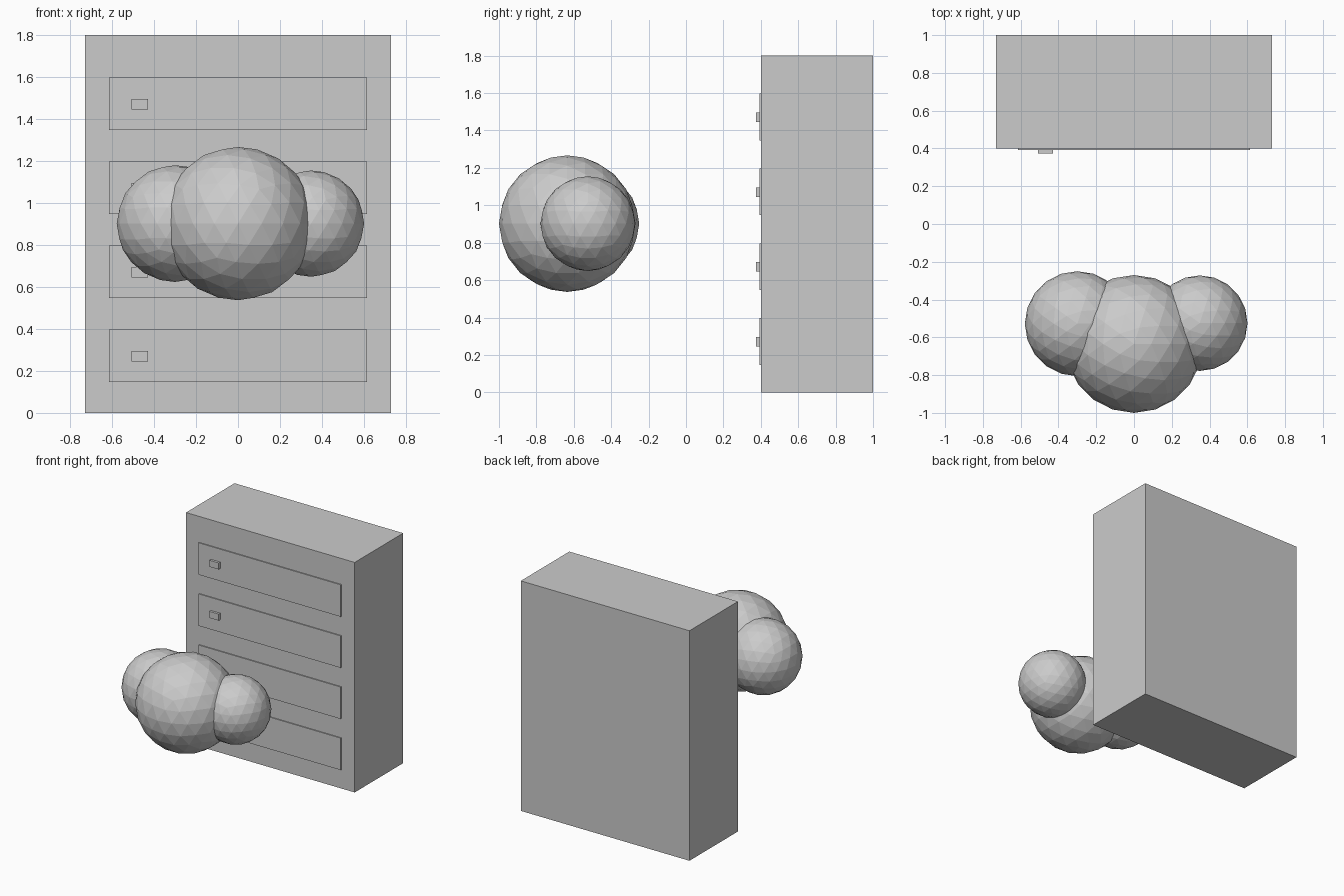
import bpy

if "Cube" in bpy.data.objects:
    bpy.data.objects.remove(bpy.data.objects["Cube"])


def box(name, x, y, z):
    """Box from (min, max) pairs on each axis."""
    pairs = (x, y, z)
    bpy.ops.mesh.primitive_cube_add(size=1, location=[(a + b) / 2 for a, b in pairs])
    ob = bpy.context.object
    ob.name = name
    ob.scale = [b - a for a, b in pairs]
    bpy.ops.object.transform_apply(location=False, rotation=False, scale=True)
    return ob


def ball(name, location, radius):
    """Flat-shaded low-poly ball."""
    bpy.ops.mesh.primitive_ico_sphere_add(subdivisions=3, radius=radius, location=location)
    bpy.context.object.name = name


# Cabinet body
box("cabinet_body", (-0.73, 0.73), (0.40, 1.0), (0, 1.8))

# Four thin drawer fronts, each with a small handle on the left
for i in range(4):
    z = 0.147 + 0.4 * i
    box(f"drawer_front_{i + 1}", (-0.615, 0.615), (0.392, 0.41), (z, z + 0.25))
    box(f"drawer_handle_{i + 1}", (-0.508, -0.428), (0.373, 0.393), (z + 0.098, z + 0.149))

# Cluster of three overlapping balls in front of the cabinet
ball("ball_centre", (0, -0.635, 0.902), 0.365)
ball("ball_left", (-0.30, -0.528, 0.902), 0.278)
ball("ball_right", (0.348, -0.525, 0.902), 0.253)
